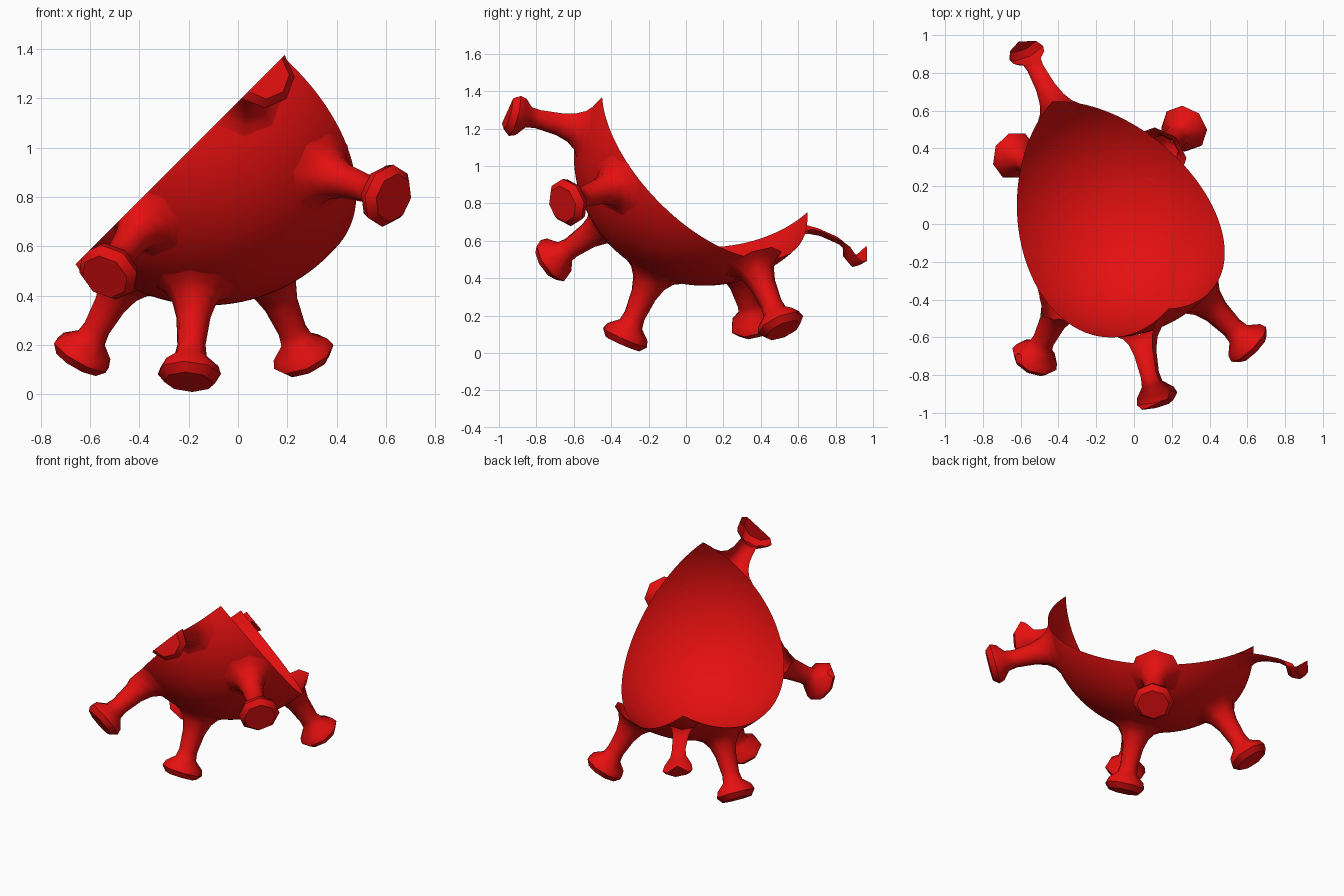
import bpy
import bmesh
import math
from mathutils import Vector

cube = bpy.data.objects.get("Cube")
if cube:
    bpy.data.objects.remove(cube, do_unlink=True)

red = bpy.data.materials.new("bright red")
red.use_nodes = True
colour = (0.78, 0.005, 0.005, 1)
red.diffuse_color = colour
red.node_tree.nodes["Principled BSDF"].inputs["Base Color"].default_value = colour

CENTRE = Vector((-0.125, 0.1, 1.06))
RADIUS = 0.70

# the two cuts that leave a quarter of the ball; normals point to the kept side
SIDE_CUT = Vector((1, 0, -1)).normalized()
BACK_CUT = Vector((-0.50, -0.617, -0.60)).normalized()


def finish(bm, name, cuts, angle):
    """Cut the mesh open, then make a smooth red object of it."""
    for normal in cuts:
        bmesh.ops.bisect_plane(bm, geom=bm.verts[:] + bm.edges[:] + bm.faces[:],
                               plane_co=CENTRE, plane_no=normal, clear_inner=True)
    mesh = bpy.data.meshes.new(name)
    bm.to_mesh(mesh)
    bm.free()
    mesh.materials.append(red)
    obj = bpy.data.objects.new(name, mesh)
    bpy.context.collection.objects.link(obj)
    bpy.ops.object.select_all(action='DESELECT')
    obj.select_set(True)
    bpy.context.view_layer.objects.active = obj
    bpy.ops.object.shade_smooth_by_angle(angle=math.radians(angle))
    return obj


# open quarter shell
bm = bmesh.new()
bmesh.ops.create_icosphere(bm, subdivisions=6, radius=RADIUS)
bmesh.ops.translate(bm, verts=bm.verts, vec=CENTRE)
finish(bm, "shell", [SIDE_CUT, BACK_CUT], 60)

# spike outline: distance from the ball centre, radius
PROFILE = [(0.682, 0.165), (0.705, 0.125), (0.75, 0.092), (0.82, 0.070),
           (0.94, 0.058), (0.99, 0.066), (1.035, 0.118), (1.07, 0.130),
           (1.105, 0.100)]
SIDES = 8


def spike(name, head, cuts=()):
    """Flared stalk with a knob, pointing from the ball centre to the head."""
    bm = bmesh.new()
    rings = []
    for dist, rad in PROFILE:
        rings.append([bm.verts.new((rad * math.cos(math.tau * i / SIDES),
                                    rad * math.sin(math.tau * i / SIDES), dist))
                      for i in range(SIDES)])
    for low, high in zip(rings, rings[1:]):
        for i in range(SIDES):
            j = (i + 1) % SIDES
            bm.faces.new((low[i], low[j], high[j], high[i]))
    bm.faces.new(rings[-1])
    turn = (Vector(head) - CENTRE).to_track_quat('Z', 'Y').to_matrix()
    bmesh.ops.rotate(bm, verts=bm.verts, cent=(0, 0, 0), matrix=turn)
    bmesh.ops.translate(bm, verts=bm.verts, vec=CENTRE)
    finish(bm, name, cuts, 50)


# whole spikes
spike("left_front_spike", (0.62, -0.65, 0.80))
spike("lower_front_spike", (-0.20, -0.34, 0.05))
spike("lower_right_spike", (-0.65, 0.37, 0.13))
spike("lower_left_spike", (0.28, 0.52, 0.12))

# spikes opened by the cuts
spike("right_front_spike", (-0.53, -0.72, 0.49), [SIDE_CUT])
spike("upper_front_spike", (0.105, -0.93, 1.29), [SIDE_CUT])
spike("back_spike", (-0.58, 0.95, 0.57), [SIDE_CUT, BACK_CUT])
